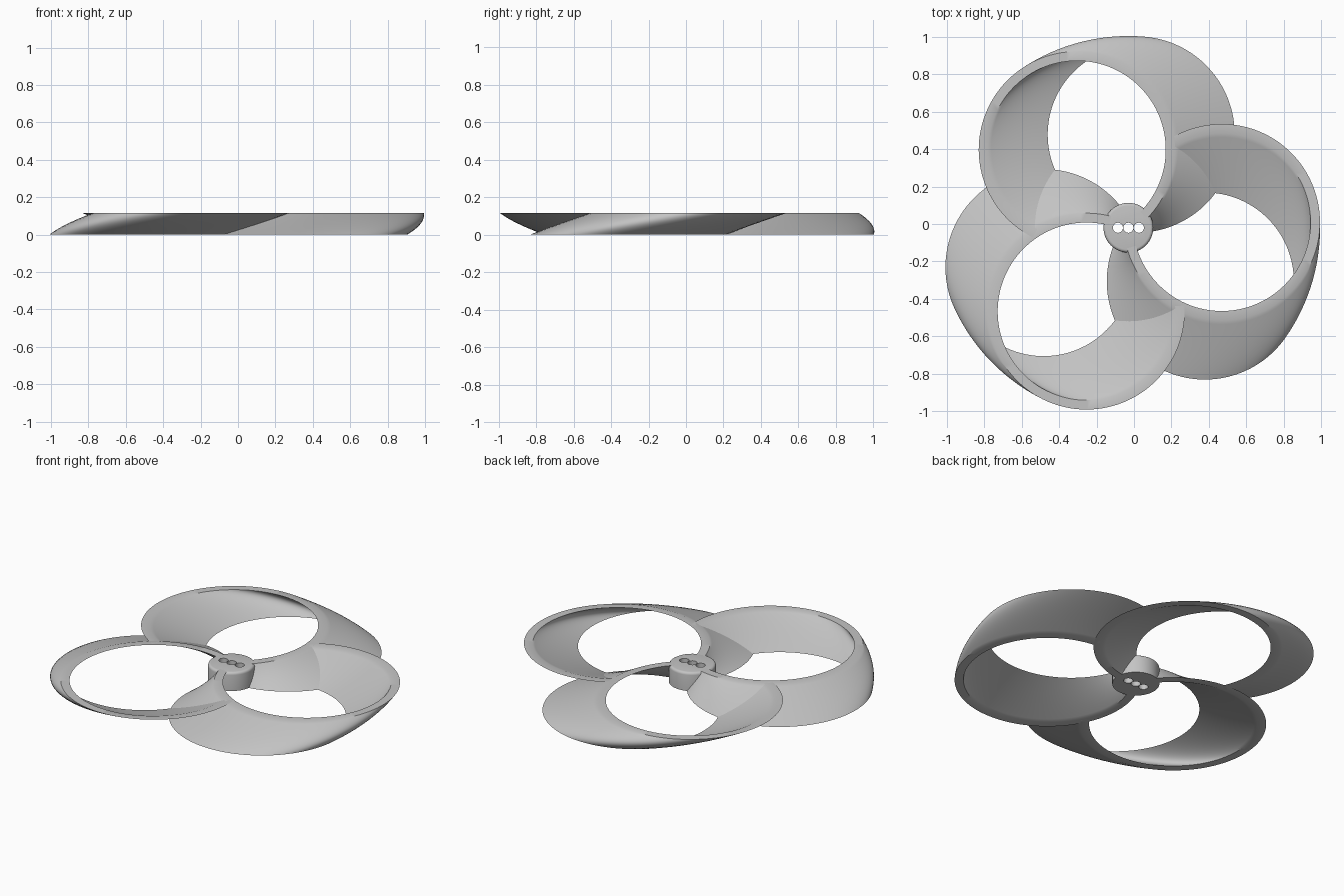
import bpy, bmesh
from math import radians, sin, cos, pi
from mathutils import Matrix, Vector

cube = bpy.data.objects.get("Cube")
if cube:
    bpy.data.objects.remove(cube)

HUB = Vector((-0.03, -0.02, 0))
HEIGHT = 0.115
RING = 0.5            # loop radius, equal to its distance from the hub
HALF_WALL = 0.025
START, TWIST = radians(85), radians(38.4)
ARC_STEPS, LAYERS = 96, 16

grey = bpy.data.materials.new("plain grey")
grey.use_nodes = True
grey.diffuse_color = (0.55, 0.55, 0.55, 1)
grey.node_tree.nodes["Principled BSDF"].inputs["Base Color"].default_value = grey.diffuse_color


def finish(bm, name):
    bmesh.ops.recalc_face_normals(bm, faces=bm.faces)
    mesh = bpy.data.meshes.new(name)
    bm.to_mesh(mesh)
    bm.free()
    mesh.materials.append(grey)
    ob = bpy.data.objects.new(name, mesh)
    ob.location = HUB
    bpy.context.collection.objects.link(ob)
    return ob


def smooth(ob):
    bpy.ops.object.select_all(action='DESELECT')
    ob.select_set(True)
    bpy.context.view_layer.objects.active = ob
    bpy.ops.object.shade_smooth_by_angle(angle=radians(35))


# Loop blade: an open ring that leaves the hub, ends in the next blade's wall
# and turns about the hub as it rises
def blade(name, turn):
    bm = bmesh.new()
    first, last = radians(192), radians(480)
    angles = [first + (last - first) * i / ARC_STEPS for i in range(ARC_STEPS + 1)]
    outline = [(RING + HALF_WALL, a) for a in angles]
    outline += [(RING - HALF_WALL, a) for a in reversed(angles)]
    layers = []
    for j in range(LAYERS + 1):
        t = j / LAYERS
        spin = Matrix.Rotation(START + turn + TWIST * t, 3, 'Z')
        layers.append([bm.verts.new(spin @ Vector((RING + r * cos(a), r * sin(a), HEIGHT * t)))
                       for r, a in outline])
    n = len(outline)
    for low, high in zip(layers, layers[1:]):
        for i in range(n):
            k = (i + 1) % n
            bm.faces.new((low[i], low[k], high[k], high[i]))
    for cap in (layers[0], layers[-1]):
        for i in range(ARC_STEPS):
            bm.faces.new((cap[i], cap[i + 1], cap[n - 2 - i], cap[n - 1 - i]))
    smooth(finish(bm, name))


for k, side in enumerate(("back", "right", "front_left")):
    blade(side + "_loop_blade", k * 2 * pi / 3)


def cylinder(name, radius, depth, x, z, sides):
    bm = bmesh.new()
    bmesh.ops.create_cone(bm, cap_ends=True, segments=sides, radius1=radius, radius2=radius,
                          depth=depth, matrix=Matrix.Translation((x, 0, z)))
    return bm


# Hub with a rounded upper edge
bm = cylinder("hub", 0.133, HEIGHT, 0, HEIGHT / 2, 64)
rim = [e for e in bm.edges if all(v.co.z > HEIGHT * 0.9 for v in e.verts)]
bmesh.ops.bevel(bm, geom=rim, offset=0.016, segments=4, profile=0.5, affect='EDGES')
hub = finish(bm, "hub")

# Three shaft and screw holes through the hub
bpy.context.view_layer.objects.active = hub
for x in (-0.056, 0, 0.056):
    cutter = finish(cylinder("hole", 0.027, HEIGHT * 2, x, HEIGHT / 2, 32), "hole_cutter")
    cutter.hide_render = True
    cut = hub.modifiers.new("hole", 'BOOLEAN')
    cut.operation, cut.solver, cut.object = 'DIFFERENCE', 'EXACT', cutter
    bpy.ops.object.modifier_apply(modifier=cut.name)
    bpy.data.objects.remove(cutter)
smooth(hub)
